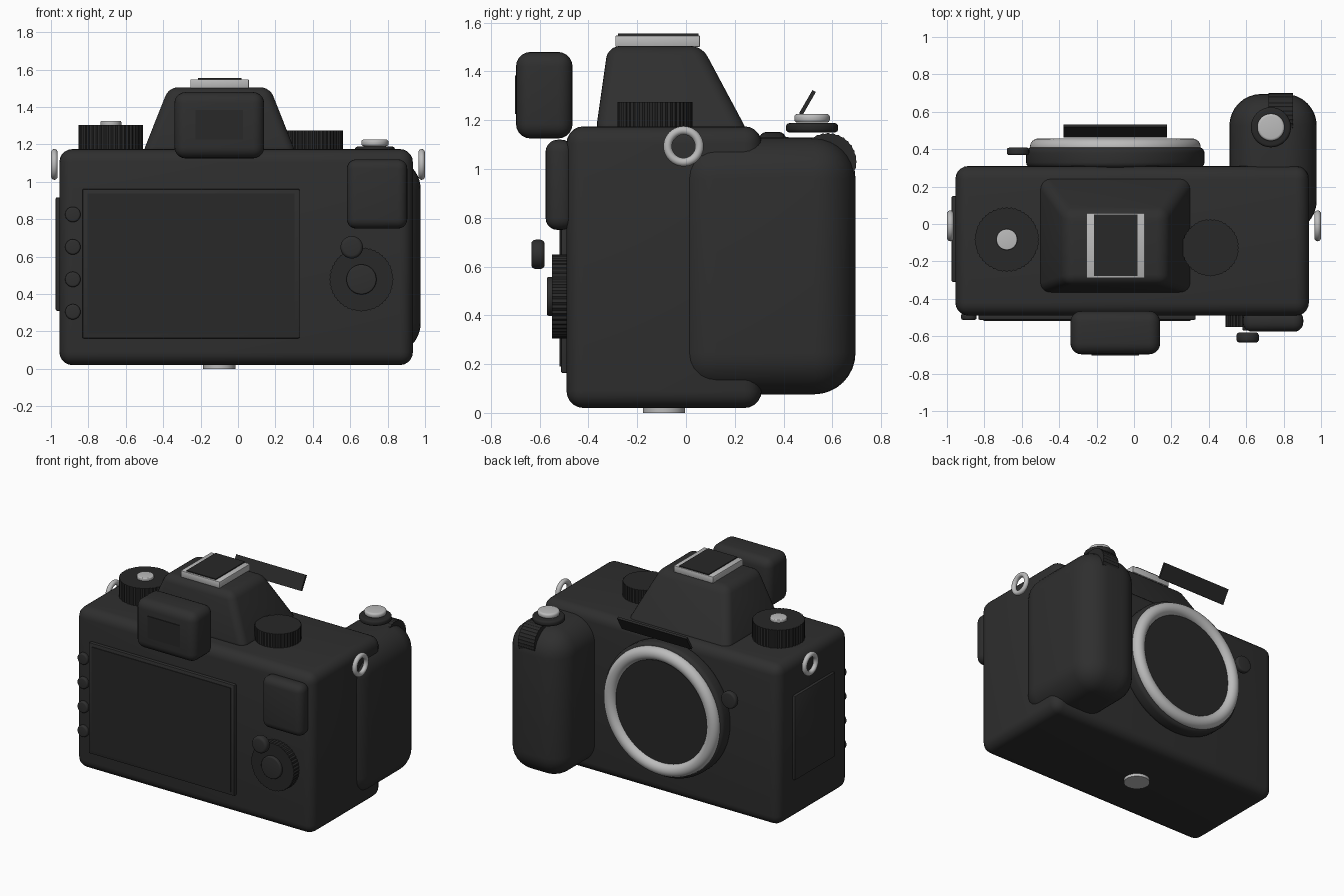
import bpy, bmesh, math
from mathutils import Matrix, Vector

cube = bpy.data.objects.get("Cube")
if cube:
    bpy.data.objects.remove(cube, do_unlink=True)


def material(name, value, rough):
    m = bpy.data.materials.new(name)
    m.use_nodes = True
    color = (value, value, value, 1)
    m.diffuse_color = color
    node = m.node_tree.nodes["Principled BSDF"]
    node.inputs["Base Color"].default_value = color
    node.inputs["Roughness"].default_value = rough
    return m


BODY = material("charcoal body", 0.028, 0.6)
BLACK = material("black trim", 0.021, 0.5)
SILVER = material("silver metal", 0.5, 0.4)

# Rotations that turn the z axis of a part to x or y
TURN = {"x": Matrix.Rotation(math.pi / 2, 4, "Y"),
        "y": Matrix.Rotation(-math.pi / 2, 4, "X"),
        "z": Matrix.Identity(4)}


def finish(name, bm, mat):
    bmesh.ops.recalc_face_normals(bm, faces=bm.faces)
    mesh = bpy.data.meshes.new(name)
    bm.to_mesh(mesh)
    bm.free()
    ob = bpy.data.objects.new(name, mesh)
    bpy.context.collection.objects.link(ob)
    mesh.materials.append(mat)
    bpy.ops.object.select_all(action="DESELECT")
    ob.select_set(True)
    bpy.context.view_layer.objects.active = ob
    bpy.ops.object.shade_smooth_by_angle(angle=math.radians(32))
    return ob


def round_edges(bm, edges, radius, segments):
    if radius:
        bmesh.ops.bevel(bm, geom=list(edges), offset=radius, segments=segments,
                        profile=0.5, affect="EDGES", clamp_overlap=True)


def box(name, x, y, z, mat, radius=0.0, segments=5, top=None):
    """Box from ranges on each axis; top gives other x and y ranges at the upper end."""
    bm = bmesh.new()
    bmesh.ops.create_cube(bm, size=1)
    for v in bm.verts:
        xr, yr = top if top and v.co.z > 0 else (x, y)
        v.co = Vector([r[int(c > 0)] for r, c in zip((xr, yr, z), v.co)])
    round_edges(bm, bm.edges, radius, segments)
    return finish(name, bm, mat)


def disc(name, center, r, depth, axis, mat, radius=0.0, teeth=0):
    """Cylinder centred on a point, with rounded rims or a knurled side."""
    bm = bmesh.new()
    bmesh.ops.create_cone(bm, cap_ends=True, segments=teeth * 2 or 64,
                          radius1=r, radius2=r, depth=depth)
    if teeth:
        for v in bm.verts:
            step = round(math.atan2(v.co.y, v.co.x) / math.pi * teeth)
            if step % 2:
                v.co.x *= 0.97
                v.co.y *= 0.97
    else:
        rims = [e for e in bm.edges if abs(e.verts[0].co.z - e.verts[1].co.z) < 1e-5]
        round_edges(bm, rims, radius, 4)
    bm.transform(Matrix.Translation(center) @ TURN[axis])
    return finish(name, bm, mat)


def ring(name, center, major, minor, axis, mat):
    """Torus made by spinning a circle."""
    bm = bmesh.new()
    bmesh.ops.create_circle(bm, segments=16, radius=minor,
                            matrix=Matrix.Translation((major, 0, 0)) @ Matrix.Rotation(math.pi / 2, 4, "X"))
    bmesh.ops.spin(bm, geom=bm.verts[:] + bm.edges[:], cent=(0, 0, 0), axis=(0, 0, 1),
                   angle=math.tau, steps=72, use_merge=True)
    bmesh.ops.remove_doubles(bm, verts=bm.verts, dist=1e-4)
    bm.transform(Matrix.Translation(center) @ TURN[axis])
    return finish(name, bm, mat)


MID = -0.1  # x of the lens axis

# Main body and hand grip
box("body", (-0.955, 0.935), (-0.49, 0.31), (0.02, 1.175), BODY, 0.07)
box("hand_grip", (0.51, 0.977), (-0.045, 0.695), (0.076, 1.13), BODY, 0.17, 8)

# Viewfinder housing and eyepiece
box("viewfinder_housing", (-0.515, 0.315), (-0.372, 0.26), (1.14, 1.505), BODY, 0.05, 5,
    top=((-0.37, 0.17), (-0.32, 0.065)))
box("eyepiece", (-0.34, 0.14), (-0.697, -0.465), (1.125, 1.48), BODY, 0.06)
box("eyepiece_window", (-0.228, 0.028), (-0.702, -0.68), (1.225, 1.383), BLACK)

# Accessory shoe
box("accessory_shoe", (-0.255, 0.058), (-0.29, 0.058), (1.5, 1.548), SILVER, 0.006, 2)
box("shoe_insert", (-0.215, 0.018), (-0.278, 0.052), (1.53, 1.555), BLACK)

# Tilted name plate in front of the housing
plate = box("blank_plate", (-0.277, 0.277), (-0.008, 0.008), (-0.055, 0.055), BLACK)
plate.location = (MID, 0.498, 1.272)
plate.rotation_euler.x = math.radians(-30)

# Lens mount
LENS_Z = 0.675
disc("mount_flange", (MID, 0.355, LENS_Z), 0.477, 0.11, "y", BODY, 0.03)
ring("mount_ring", (MID, 0.411, LENS_Z), 0.41, 0.047, "y", SILVER)
disc("mount_cap", (MID, 0.375, LENS_Z), 0.39, 0.09, "y", BLACK)
disc("lens_release", (-0.62, 0.388, 0.89), 0.06, 0.04, "y", BODY, 0.012)

# Top dials
disc("mode_dial", (-0.68, -0.083, 1.23), 0.173, 0.15, "z", BLACK, teeth=44)
disc("mode_dial_cap", (-0.68, -0.083, 1.31), 0.056, 0.03, "z", SILVER, 0.006)
disc("exposure_dial", (0.408, -0.127, 1.21), 0.153, 0.13, "z", BLACK, teeth=44)

# Shutter button and front wheel on the grip
disc("shutter_collar", (0.732, 0.517, 1.169), 0.107, 0.038, "z", BLACK, 0.014)
disc("shutter_button", (0.732, 0.517, 1.208), 0.073, 0.036, "z", SILVER, 0.014)
disc("front_wheel", (0.785, 0.582, 1.03), 0.118, 0.13, "x", BLACK, teeth=32)

# Rear screen
box("screen_frame", (-0.832, 0.33), (-0.513, -0.48), (0.163, 0.962), BODY, 0.008, 2)
box("screen_glass", (-0.805, 0.303), (-0.518, -0.5), (0.19, 0.937), BLACK)

# Buttons beside the screen
for i in range(4):
    disc(f"side_button_{i + 1}", (-0.883, -0.495, 0.305 + 0.1735 * i), 0.041, 0.035, "y", BODY, 0.01)

# Thumb rest and rear control wheel
box("thumb_rest", (0.582, 0.905), (-0.576, -0.46), (0.75, 1.12), BODY, 0.05)
disc("rear_wheel", (0.66, -0.515, 0.478), 0.172, 0.07, "y", BLACK, teeth=44)
disc("rear_wheel_button", (0.66, -0.55, 0.478), 0.08, 0.04, "y", BODY, 0.008)
disc("rear_button", (0.608, -0.607, 0.65), 0.06, 0.055, "y", BODY, 0.018)

# Strap rings on both ends
for side, x in (("left", 0.982), ("right", -0.982)):
    ring(f"{side}_strap_ring", (x, -0.01, 1.093), 0.065, 0.0175, "x", SILVER)

# Connector door and tripod socket
box("connector_door", (-0.975, -0.94), (-0.31, 0.15), (0.31, 0.917), BODY, 0.008, 2)
disc("tripod_socket", (MID, -0.09, 0.02), 0.086, 0.04, "z", SILVER)
